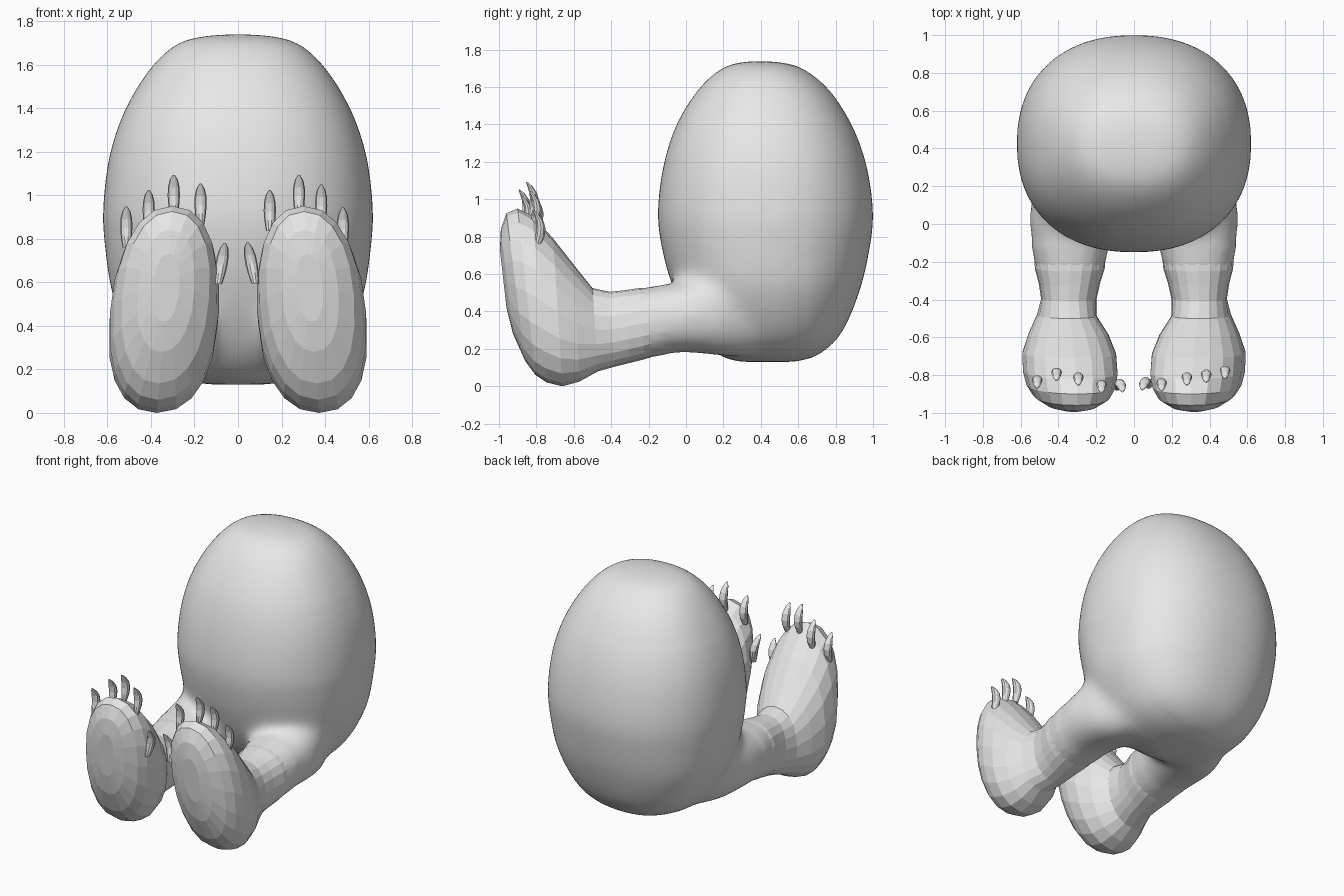
import bpy, bmesh, math
from mathutils import Vector

if "Cube" in bpy.data.objects:
    bpy.data.objects.remove(bpy.data.objects["Cube"])

grey = bpy.data.materials.new("light grey")
grey.diffuse_color = (0.8, 0.8, 0.8, 1)
grey.use_nodes = True
grey.node_tree.nodes["Principled BSDF"].inputs["Base Color"].default_value = grey.diffuse_color


def power(v, n):
    return math.copysign(abs(v) ** (2 / n), v)


def smooth_rows(rows, steps):
    """Catmull-Rom interpolation between rows of section numbers."""
    out = []
    for i in range(len(rows) - 1):
        a, b = rows[max(i - 1, 0)], rows[i]
        c, d = rows[i + 1], rows[min(i + 2, len(rows) - 1)]
        for k in range(steps):
            t = k / steps
            out.append([0.5 * (2 * q + (r - p) * t + (2 * p - 5 * q + 4 * r - s) * t * t
                               + (3 * q - p - 3 * r + s) * t ** 3)
                        for p, q, r, s in zip(a, b, c, d)])
    return out + [list(rows[-1])]


def skin(bm, rings):
    """Skin a list of point rings and close both ends with fans."""
    vs = [[bm.verts.new(p) for p in ring] for ring in rings]
    n = len(vs[0])
    faces = []
    for a, b in zip(vs, vs[1:]):
        for i in range(n):
            j = (i + 1) % n
            faces.append(bm.faces.new((a[i], a[j], b[j], b[i])))
    for ring in (vs[0], vs[-1]):
        mid = bm.verts.new(sum((v.co for v in ring), Vector()) / n)
        for i in range(n):
            faces.append(bm.faces.new((ring[i], ring[(i + 1) % n], mid)))
    bmesh.ops.recalc_face_normals(bm, faces=faces)


def finish(name, bm):
    mesh = bpy.data.meshes.new(name)
    bm.to_mesh(mesh)
    bm.free()
    mesh.materials.append(grey)
    obj = bpy.data.objects.new(name, mesh)
    bpy.context.collection.objects.link(obj)
    return obj


def loft(name, rings):
    bm = bmesh.new()
    skin(bm, rings)
    return finish(name, bm)


def leg_ring(s, row, scale=1.0):
    """One cross-section: top y, top z, bottom y, bottom z, centre x, half width."""
    ty, tz, by, bz, cx, hw = row
    ring = []
    for i in range(20):
        a = math.tau * i / 20
        u, v = power(math.cos(a), 2.25) * scale, power(math.sin(a), 2.25) * scale
        y = (ty + by) / 2 + (ty - by) / 2 * v
        z = (tz + bz) / 2 + (tz - bz) / 2 * v
        lean = -0.075 * (z - 0.5) if ty < -0.45 else 0    # foot leans inwards
        ring.append(Vector((s * (cx + lean + hw * u), y, z)))
    return ring


# Egg-shaped body: height, half width, front y, back y
body = [(0.13, 0.06, 0.38, 0.52), (0.135, 0.18, 0.25, 0.62), (0.19, 0.34, 0.14, 0.74),
        (0.30, 0.46, 0.04, 0.84), (0.50, 0.565, -0.06, 0.925), (0.70, 0.605, -0.12, 0.975),
        (0.92, 0.62, -0.15, 1.0), (1.18, 0.59, -0.12, 0.965), (1.40, 0.515, -0.05, 0.885),
        (1.58, 0.405, 0.06, 0.77), (1.69, 0.29, 0.175, 0.64), (1.729, 0.17, 0.27, 0.53),
        (1.738, 0.05, 0.35, 0.42)]
# Thigh sections, merged into the body
thigh = [(0.55, 0.56, 0.55, 0.24, 0.24, 0.12), (0.34, 0.66, 0.36, 0.16, 0.27, 0.20),
         (0.16, 0.65, 0.22, 0.155, 0.31, 0.225), (0.03, 0.585, 0.08, 0.175, 0.33, 0.225),
         (-0.08, 0.55, -0.05, 0.18, 0.335, 0.215), (-0.25, 0.525, -0.22, 0.145, 0.34, 0.185)]
# Shin and foot sections
shin = [(-0.165, 0.537, -0.135, 0.162, 0.338, 0.20), (-0.25, 0.525, -0.22, 0.145, 0.34, 0.185),
        (-0.33, 0.513, -0.30, 0.125, 0.342, 0.162),
        (-0.41, 0.505, -0.38, 0.105, 0.345, 0.147), (-0.50, 0.525, -0.47, 0.08, 0.342, 0.158),
        (-0.60, 0.65, -0.57, 0.025, 0.335, 0.212), (-0.71, 0.79, -0.66, 0.0, 0.335, 0.248),
        (-0.82, 0.91, -0.745, 0.02, 0.335, 0.25), (-0.90, 0.95, -0.805, 0.06, 0.335, 0.235),
        (-0.96, 0.925, -0.86, 0.135, 0.335, 0.20), (-0.99, 0.84, -0.925, 0.28, 0.335, 0.13),
        (-0.995, 0.73, -0.96, 0.42, 0.335, 0.06)]

# Body and thighs fused by a voxel remesh, then softened around the joints
bm = bmesh.new()
skin(bm, [[Vector((hw * power(math.cos(math.tau * i / 64), 2.25),
                   (y0 + y1) / 2 + (y1 - y0) / 2 * power(math.sin(math.tau * i / 64), 2.25), z))
           for i in range(64)] for z, hw, y0, y1 in smooth_rows(body, 4)])
for s in (-1, 1):
    skin(bm, [leg_ring(s, r, 0.98 if k == len(thigh) - 1 else 1) for k, r in enumerate(thigh)])
torso = finish("body", bm)
mod = torso.modifiers.new("fuse", 'REMESH')
mod.mode = 'VOXEL'
mod.voxel_size = 0.022
fused = bpy.data.meshes.new_from_object(torso.evaluated_get(bpy.context.evaluated_depsgraph_get()))
torso.modifiers.clear()
torso.data = fused
bm = bmesh.new()
bm.from_mesh(fused)
joint = [v for v in bm.verts if -0.1 < v.co.y < 0.65 and v.co.z < 0.85]
crown = [v for v in bm.verts if v.co.z > 1.4]
trunk = [v for v in bm.verts if v.co.y > -0.12]
for verts, count in ((joint, 18), (crown, 10), (trunk, 3)):
    for _ in range(count):
        bmesh.ops.smooth_vert(bm, verts=verts, factor=0.5,
                              use_axis_x=True, use_axis_y=True, use_axis_z=True)
for f in bm.faces:
    f.smooth = True
    f.material_index = 0
bm.to_mesh(fused)
bm.free()
if not fused.materials:
    fused.materials.append(grey)

# Claws of each foot: x, mid y, base z, sideways lean
claws = {
    "left": [(0.513, -0.835, 0.79, 0.0), (0.41, -0.795, 0.865, 0.0), (0.295, -0.82, 0.935, 0.0),
             (0.172, -0.86, 0.895, 0.0), (0.085, -0.855, 0.622, -0.025)],
    "right": [(0.482, -0.785, 0.785, 0.0), (0.382, -0.805, 0.89, 0.0), (0.28, -0.82, 0.935, 0.0),
              (0.146, -0.85, 0.865, 0.0), (0.073, -0.845, 0.625, -0.03)]}
# Claw sections: height, y shift, half width, half depth
claw_rows = [(-0.03, -0.01, 0.017, 0.018), (0.02, 0.005, 0.025, 0.026), (0.06, 0.010, 0.028, 0.025),
             (0.10, 0.003, 0.027, 0.021), (0.135, -0.015, 0.019, 0.014), (0.158, -0.033, 0.005, 0.004)]

for side, s in (("left", -1), ("right", 1)):
    loft(side + "_leg_and_foot", [leg_ring(s, r, 0.95 if k == 0 else 1) for k, r in enumerate(shin)])
    # Curved claws along the toe edge
    for c, (x, y, z, lean) in enumerate(claws[side]):
        loft(f"{side}_claw_{c + 1}",
             [[Vector((s * (x + lean * h / 0.16 + rx * math.cos(math.tau * i / 10)),
                       y + dy + ry * math.sin(math.tau * i / 10), z + h)) for i in range(10)]
              for h, dy, rx, ry in claw_rows])
